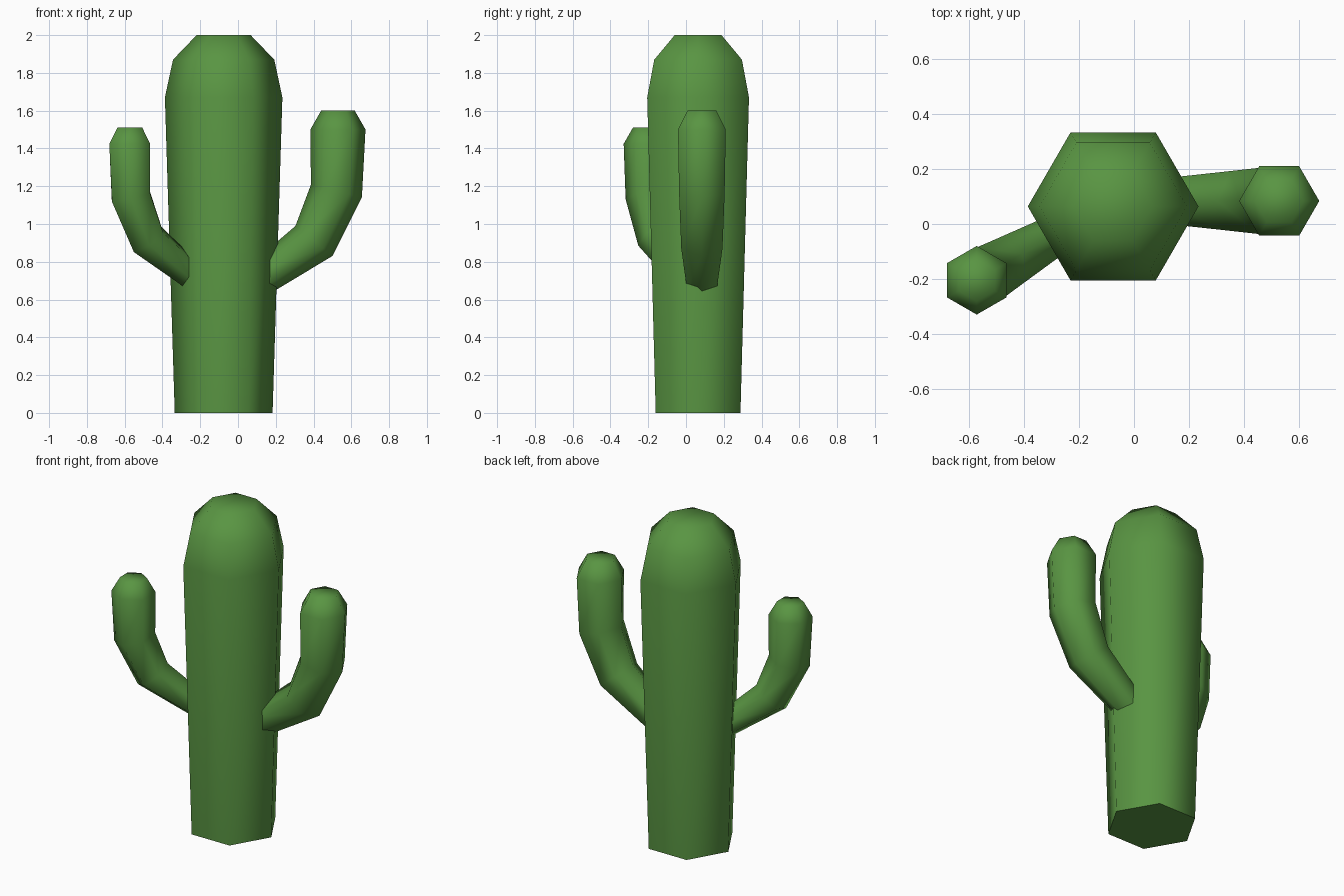
import bpy, bmesh, math
from mathutils import Matrix, Vector

if "Cube" in bpy.data.objects:
    bpy.data.objects.remove(bpy.data.objects["Cube"])

green = bpy.data.materials.new("cactus green")
green.diffuse_color = (0.10, 0.30, 0.055, 1)
green.use_nodes = True
green.node_tree.nodes["Principled BSDF"].inputs["Base Color"].default_value = green.diffuse_color


def hex_tube(name, rings, matrix):
    """Loft six-sided rings given as (x, z, radius, tilt about y in degrees)."""
    bm = bmesh.new()
    loops = []
    for x, z, r, tilt in rings:
        m = matrix @ Matrix.Translation((x, 0, z)) @ Matrix.Rotation(math.radians(tilt), 4, 'Y')
        loops.append([bm.verts.new(m @ Vector((r * math.cos(k * math.pi / 3),
                                               r * math.sin(k * math.pi / 3), 0)))
                      for k in range(6)])
    for a, b in zip(loops, loops[1:]):
        for k in range(6):
            n = (k + 1) % 6
            bm.faces.new((a[k], a[n], b[n], b[k]))
    bm.faces.new(loops[0][::-1])
    bm.faces.new(loops[-1])
    bmesh.ops.recalc_face_normals(bm, faces=bm.faces)
    me = bpy.data.meshes.new(name)
    bm.to_mesh(me)
    bm.free()
    me.materials.append(green)
    # smooth sides, sharp rim at the base
    me.shade_smooth()
    me.set_sharp_from_angle(angle=math.radians(75))
    ob = bpy.data.objects.new(name, me)
    bpy.context.collection.objects.link(ob)
    return ob


# trunk: widens upward, rounded top
hex_tube("trunk",
         [(0, 0, 0.259, 0), (0, 1.67, 0.311, 0), (0, 1.87, 0.268, 0), (0, 2.0, 0.143, 0)],
         Matrix.Translation((-0.076, 0.064, 0)))

# arm profile, measured from the centre of its tip
arm = [(-0.424, -0.90, 0.092, 60), (-0.127, -0.69, 0.126, 39),
       (-0.008, -0.425, 0.139, 14), (0, -0.10, 0.146, 0), (0, 0, 0.089, 0)]

hex_tube("right_arm", arm, Matrix.Translation((0.529, 0.084, 1.6)))
# left arm: smaller copy, swung round towards the front
hex_tube("left_arm", arm,
         Matrix.Translation((-0.573, -0.205, 1.51))
         @ Matrix.Rotation(math.radians(210), 4, 'Z') @ Matrix.Scale(0.856, 4))
